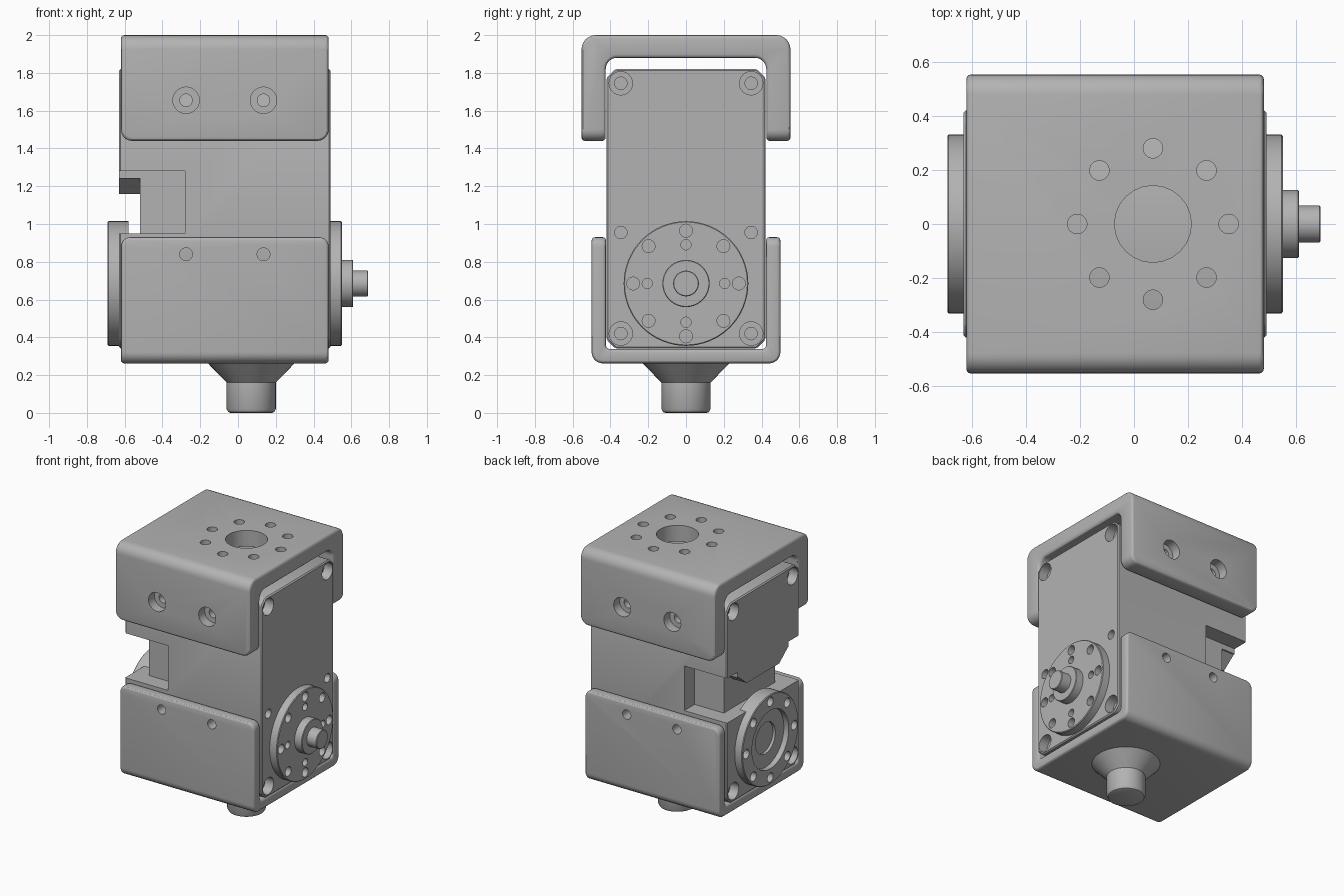
import bpy, bmesh, math
from mathutils import Vector, Matrix

cube = bpy.data.objects.get("Cube")
if cube:
    bpy.data.objects.remove(cube, do_unlink=True)

GREY = (0.45, 0.45, 0.45, 1)
metal = bpy.data.materials.new("grey_metal")
metal.use_nodes = True
metal.diffuse_color = GREY
metal.node_tree.nodes["Principled BSDF"].inputs["Base Color"].default_value = GREY

AXLE_Z = 0.685
MID_X = 0.07
BOLT_X = (-0.275, 0.135)


def make(name, bm):
    bmesh.ops.recalc_face_normals(bm, faces=bm.faces)
    mesh = bpy.data.meshes.new(name)
    bm.to_mesh(mesh)
    bm.free()
    obj = bpy.data.objects.new(name, mesh)
    bpy.context.collection.objects.link(obj)
    mesh.materials.append(metal)
    return obj


def activate(obj):
    bpy.ops.object.select_all(action='DESELECT')
    obj.select_set(True)
    bpy.context.view_layer.objects.active = obj


def soften(obj, width, segments=3):
    activate(obj)
    mod = obj.modifiers.new("soft_edges", 'BEVEL')
    mod.width, mod.segments, mod.limit_method = width, segments, 'ANGLE'
    mod.angle_limit = math.radians(35)
    bpy.ops.object.modifier_apply(modifier=mod.name)


def cut(obj, bm):
    cutter = make("cutter", bm)
    cutter.hide_render = True
    activate(obj)
    mod = obj.modifiers.new("cut", 'BOOLEAN')
    mod.operation, mod.solver, mod.object = 'DIFFERENCE', 'EXACT', cutter
    bpy.ops.object.modifier_apply(modifier=mod.name)
    bpy.data.objects.remove(cutter, do_unlink=True)


def smooth(obj):
    activate(obj)
    bpy.ops.object.shade_smooth_by_angle(angle=math.radians(30))


def lathe(bm, profile, loc, axis, sides=24):
    """Closed solid of revolution from (radius, height) points along an axis."""
    mat = Matrix.Translation(loc) @ Vector(axis).to_track_quat('Z', 'Y').to_matrix().to_4x4()
    rings = []
    for r, h in profile:
        angles = [math.tau * i / sides for i in range(sides)]
        rings.append([bm.verts.new(mat @ Vector((r * math.cos(a), r * math.sin(a), h))) for a in angles])
    for low, high in zip(rings, rings[1:]):
        for i in range(sides):
            j = (i + 1) % sides
            bm.faces.new((low[i], low[j], high[j], high[i]))
    bm.faces.new(rings[0][::-1])
    bm.faces.new(rings[-1])


def prism(bm, points, axis, start, end):
    """Extrude a 2D outline along x (outline in y, z) or y (outline in x, z)."""
    def place(p, d):
        return (d, p[0], p[1]) if axis == 'x' else (p[0], d, p[1])
    a = [bm.verts.new(place(p, start)) for p in points]
    b = [bm.verts.new(place(p, end)) for p in points]
    bm.faces.new(a)
    bm.faces.new(b[::-1])
    for i in range(len(a)):
        j = (i + 1) % len(a)
        bm.faces.new((a[i], b[i], b[j], a[j]))


def hole(bm, r, loc, axis, depth):
    lathe(bm, [(r, -0.03), (r, depth)], loc, axis)


def counterbore(bm, big, small, step, depth, loc, axis):
    lathe(bm, [(big, -0.03), (big, step), (small, step), (small, depth)], loc, axis)


def bracket(name, half, inner, base, floor, tip, r_out, r_in, r_tip):
    """U-shaped bracket running along x, rounded on its bends and arm corners."""
    bm = bmesh.new()
    prism(bm, [(-half, base), (half, base), (half, tip), (inner, tip), (inner, floor),
               (-inner, floor), (-inner, tip), (-half, tip)], 'x', -0.62, 0.48)

    def round_edges(test, radius):
        edges = [e for e in bm.edges if test(*(v.co for v in e.verts))]
        bmesh.ops.bevel(bm, geom=edges, offset=radius, segments=6, profile=0.5, affect='EDGES')

    def near(a, b, z):
        return abs(a.z - z) < 1e-4 and abs(b.z - z) < 1e-4

    round_edges(lambda a, b: near(a, b, base) and abs(a.x - b.x) > 0.5, r_out)
    round_edges(lambda a, b: near(a, b, floor) and abs(a.x - b.x) > 0.5, r_in)
    round_edges(lambda a, b: near(a, b, tip) and abs(a.x - b.x) < 1e-4, r_tip)
    obj = make(name, bm)
    soften(obj, 0.018)
    return obj


# Motor housing with chamfered long edges
body = bmesh.new()
c, w, lo, hi = 0.045, 0.42, 0.342, 1.82
prism(body, [(-w + c, lo), (w - c, lo), (w, lo + c), (w, hi - c),
             (w - c, hi), (-w + c, hi), (-w, hi - c), (-w, lo + c)], 'x', -0.63, 0.49)
housing = make("housing", body)
soften(housing, 0.008, 1)

# Cable notch: side pockets and a passage with a tapered tab above it
for side in (-1, 1):
    bm = bmesh.new()
    prism(bm, [(-0.7, 0.95), (-0.28, 0.95), (-0.28, 1.28), (-0.7, 1.28)], 'y', side * 0.3, side * 0.5)
    cut(housing, bm)
bm = bmesh.new()
prism(bm, [(-0.35, 0.95), (0.35, 0.95), (0.35, 1.24), (0.29, 1.24), (0.19, 1.16),
           (-0.19, 1.16), (-0.29, 1.24), (-0.35, 1.24)], 'x', -0.7, -0.52)
cut(housing, bm)

# Housing screw holes on both ends
bm = bmesh.new()
for y in (-0.345, 0.345):
    for z in (0.42, 1.745):
        counterbore(bm, 0.062, 0.033, 0.07, 0.15, (0.49, y, z), (-1, 0, 0))
        counterbore(bm, 0.062, 0.033, 0.07, 0.15, (-0.63, y, z), (1, 0, 0))
    hole(bm, 0.033, (0.49, y, 0.955), (-1, 0, 0), 0.1)
cut(housing, bm)

# Upper bracket with centre bore, bolt circle and counterbored side holes
upper = bracket("upper_bracket", 0.553, 0.425, 2.0, 1.88, 1.44, 0.075, 0.06, 0.06)
bm = bmesh.new()
hole(bm, 0.142, (MID_X, 0, 2), (0, 0, -1), 0.15)
for i in range(8):
    a = math.tau * i / 8
    hole(bm, 0.036, (MID_X + 0.28 * math.cos(a), 0.28 * math.sin(a), 2), (0, 0, -1), 0.15)
for x in BOLT_X:
    for s in (-1, 1):
        counterbore(bm, 0.07, 0.033, 0.07, 0.2, (x, s * 0.553, 1.655), (0, -s, 0))
cut(upper, bm)

# Lower bracket with plain side holes
lower = bracket("lower_bracket", 0.5, 0.423, 0.262, 0.338, 0.93, 0.06, 0.02, 0.05)
bm = bmesh.new()
for x in BOLT_X:
    for s in (-1, 1):
        hole(bm, 0.034, (x, s * 0.5, 0.84), (0, -s, 0), 0.12)
cut(lower, bm)

# Mounting stem below
bm = bmesh.new()
lathe(bm, [(0.11, 0), (0.122, 0.005), (0.13, 0.02), (0.13, 0.16), (0.232, 0.265)],
      (MID_X, 0, 0), (0, 0, 1), 48)
stem = make("mounting_stem", bm)

# Drive horn with stepped shaft on the right end
bm = bmesh.new()
lathe(bm, [(0.33, 0), (0.33, 0.065), (0.325, 0.07), (0.125, 0.07), (0.125, 0.126), (0.121, 0.13),
           (0.068, 0.13), (0.068, 0.205), (0.064, 0.209)], (0.48, 0, AXLE_Z), (1, 0, 0), 64)
drive = make("drive_horn", bm)

# Idler horn with recessed hub on the left end
bm = bmesh.new()
lathe(bm, [(0.33, 0), (0.33, 0.105), (0.325, 0.11)], (-0.58, 0, AXLE_Z), (-1, 0, 0), 64)
idler = make("idler_horn", bm)

# Bolt circles in both horns
drive_cut, idler_cut = bmesh.new(), bmesh.new()
for i in range(8):
    a = math.tau * i / 8
    dy, dz = math.cos(a), math.sin(a)
    hole(drive_cut, 0.034, (0.55, 0.28 * dy, AXLE_Z + 0.28 * dz), (-1, 0, 0), 0.05)
    hole(idler_cut, 0.034, (-0.69, 0.28 * dy, AXLE_Z + 0.28 * dz), (1, 0, 0), 0.05)
    if i % 2 == 0:
        hole(drive_cut, 0.027, (0.55, 0.205 * dy, AXLE_Z + 0.205 * dz), (-1, 0, 0), 0.05)
lathe(idler_cut, [(0.215, -0.03), (0.215, 0.04), (0.115, 0.04), (0.115, 0.08)],
      (-0.69, 0, AXLE_Z), (1, 0, 0), 64)
cut(drive, drive_cut)
cut(idler, idler_cut)
# The hub recess continues into the housing end
for part in (housing, upper, lower, stem, drive, idler):
    smooth(part)
